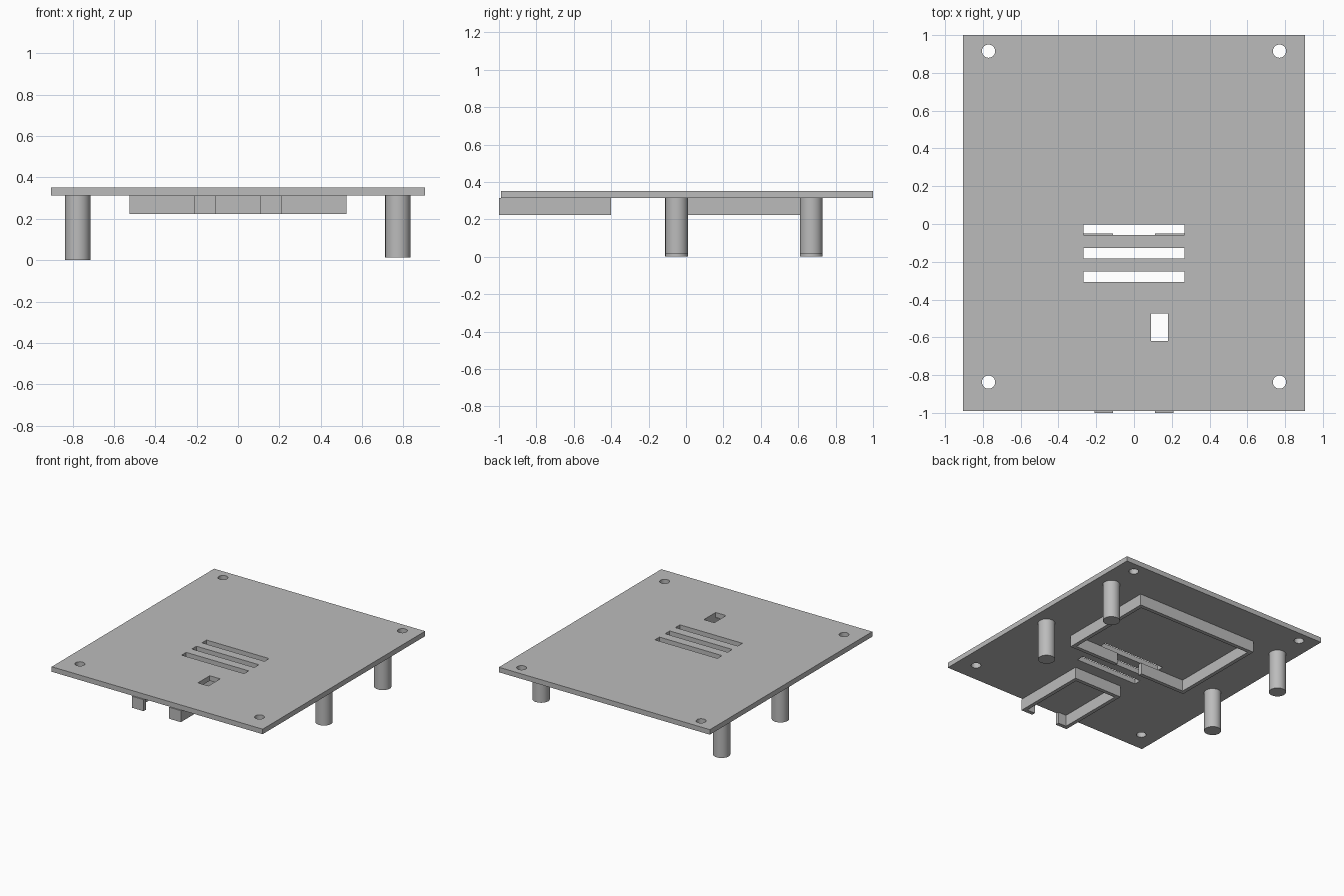
import bpy
import bmesh
from mathutils import Matrix, Vector

cube = bpy.data.objects.get("Cube")
if cube:
    bpy.data.objects.remove(cube, do_unlink=True)

GREY = (0.5, 0.5, 0.5, 1)
grey = bpy.data.materials.new("plain grey")
grey.use_nodes = True
grey.diffuse_color = GREY
grey.node_tree.nodes["Principled BSDF"].inputs["Base Color"].default_value = GREY

PLATE_LOW, PLATE_TOP = 0.313, 0.352
RIM_LOW = 0.224
WALL = 0.03
GAP = 0.11


def add_box(bm, low, high):
    low, high = Vector(low), Vector(high)
    move = Matrix.Translation((low + high) / 2)
    bmesh.ops.create_cube(bm, size=1, matrix=move @ Matrix.Diagonal((*(high - low), 1)))


def add_cylinder(bm, x, y, z0, z1, radius):
    bmesh.ops.create_cone(bm, cap_ends=True, segments=48, radius1=radius, radius2=radius,
                          depth=z1 - z0, matrix=Matrix.Translation((x, y, (z0 + z1) / 2)))


def finish(name, bm):
    mesh = bpy.data.meshes.new(name)
    bm.to_mesh(mesh)
    bm.free()
    mesh.materials.append(grey)
    obj = bpy.data.objects.new(name, mesh)
    bpy.context.collection.objects.link(obj)
    return obj


def select_only(obj):
    bpy.ops.object.select_all(action='DESELECT')
    obj.select_set(True)
    bpy.context.view_layer.objects.active = obj


def smooth(obj):
    select_only(obj)
    bpy.ops.object.shade_smooth_by_angle()


# Cover plate
bm = bmesh.new()
add_box(bm, (-0.905, -0.99, PLATE_LOW), (0.905, 1, PLATE_TOP))
plate = finish("cover_plate", bm)

# Cutter: corner screw holes, vent slots and the switch window
bm = bmesh.new()
for x in (-0.77, 0.77):
    for y in (-0.837, 0.915):
        add_cylinder(bm, x, y, 0.25, 0.4, 0.035)
for y in (-0.03, -0.155, -0.28):
    add_box(bm, (-0.268, y - 0.028, 0.25), (0.268, y + 0.028, 0.4))
add_box(bm, (0.09, -0.62, 0.25), (0.18, -0.475, 0.4))
cutter = finish("hole_cutter", bm)
cutter.hide_render = True

cut = plate.modifiers.new("holes", 'BOOLEAN')
cut.operation = 'DIFFERENCE'
cut.solver = 'EXACT'
cut.object = cutter
select_only(plate)
bpy.ops.object.modifier_apply(modifier=cut.name)
bpy.data.objects.remove(cutter, do_unlink=True)
smooth(plate)


# Rims under the plate, each open in the middle of its front wall
def rim(name, half, front, back):
    bm = bmesh.new()
    z0, z1 = RIM_LOW, PLATE_LOW
    add_box(bm, (-half, back - WALL, z0), (half, back, z1))
    for side in (-1, 1):
        inner, outer = sorted((side * (half - WALL), side * half))
        add_box(bm, (inner, front, z0), (outer, back - WALL, z1))
        inner, outer = sorted((side * GAP, side * (half - WALL)))
        add_box(bm, (inner, front, z0), (outer, front + WALL, z1))
    # Weld the boxes and drop the hidden faces between them
    bmesh.ops.remove_doubles(bm, verts=bm.verts, dist=0.0001)
    return finish(name, bm)


rim("large_rim", 0.525, -0.08, 0.70)
rim("small_rim", 0.21, -1.0, -0.40)

# Four standing posts, the left pair slightly shorter
for side, x, foot in (("right", -0.775, 0.0), ("left", 0.773, 0.014)):
    for end, y in (("front", -0.05), ("back", 0.67)):
        bm = bmesh.new()
        add_cylinder(bm, x, y, foot, PLATE_LOW, 0.061)
        smooth(finish(f"{end}_{side}_post", bm))
